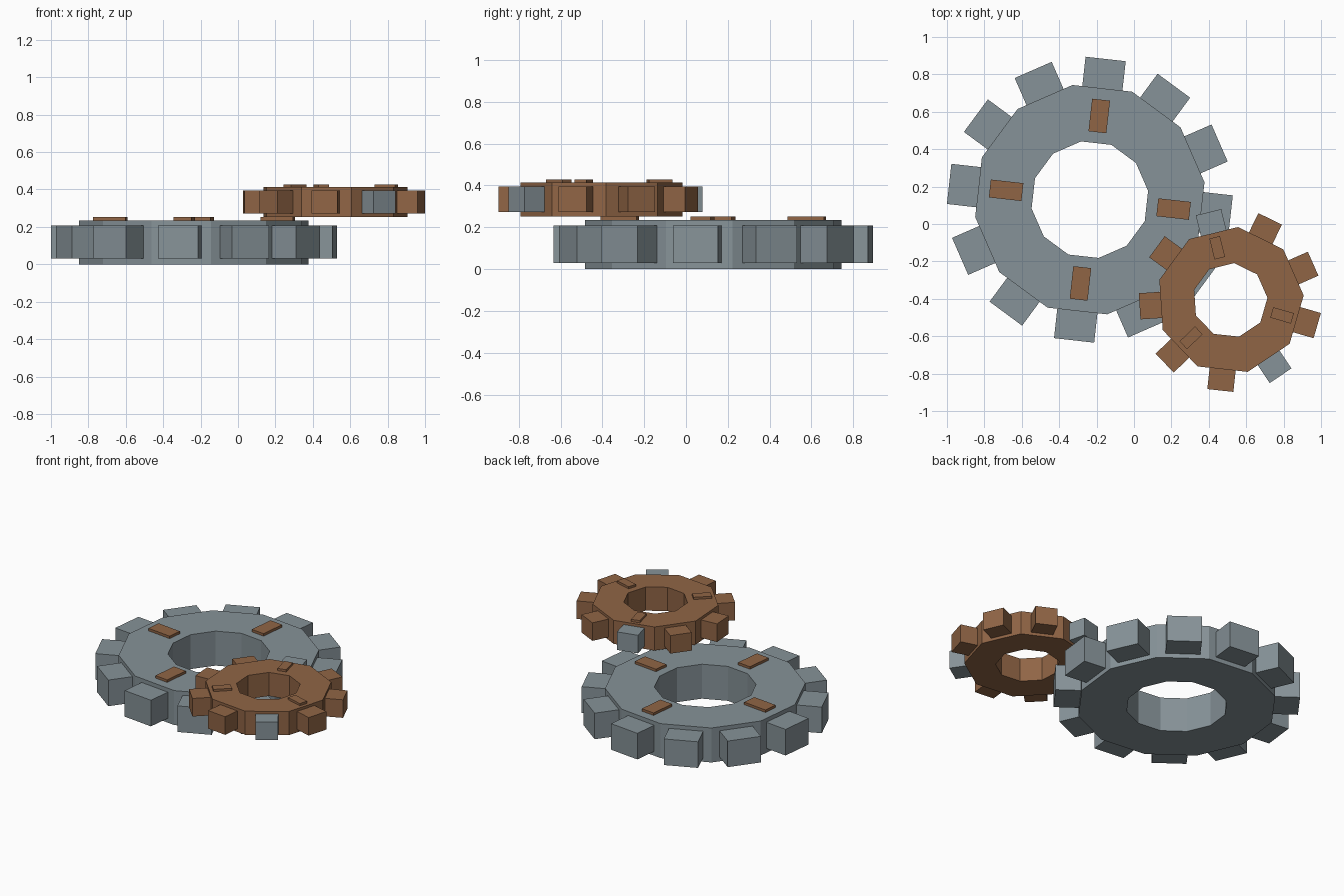
import bpy, bmesh
from math import radians, pi, cos, sin
from mathutils import Matrix, Vector

if "Cube" in bpy.data.objects:
    bpy.data.objects.remove(bpy.data.objects["Cube"])


def material(name, rgb):
    m = bpy.data.materials.new(name)
    m.diffuse_color = (*rgb, 1)
    m.use_nodes = True
    m.node_tree.nodes["Principled BSDF"].inputs["Base Color"].default_value = m.diffuse_color
    return m


STEEL = material("steel_grey", (0.24, 0.29, 0.315))
COPPER = material("copper_brown", (0.28, 0.13, 0.06))


def finish(bm, name, mat):
    bmesh.ops.recalc_face_normals(bm, faces=bm.faces)
    me = bpy.data.meshes.new(name)
    bm.to_mesh(me)
    bm.free()
    me.materials.append(mat)
    ob = bpy.data.objects.new(name, me)
    bpy.context.collection.objects.link(ob)


def ring(name, mat, centre, n, start, r_out, r_in, z0, z1):
    """Flat-sided ring: a four-corner section swept round n sides."""
    bm = bmesh.new()
    loops = []
    for i in range(n):
        a = start + 2 * pi * i / n
        loops.append([bm.verts.new((centre[0] + r * cos(a), centre[1] + r * sin(a), z))
                      for r, z in ((r_out, z0), (r_out, z1), (r_in, z1), (r_in, z0))])
    for i in range(n):
        a, b = loops[i], loops[(i + 1) % n]
        for k in range(4):
            bm.faces.new((a[k], b[k], b[(k + 1) % 4], a[(k + 1) % 4]))
    finish(bm, name, mat)


def radial_box(name, mat, centre, angle, r0, r1, width, z0, z1):
    """Box pointing outward from the gear centre."""
    bm = bmesh.new()
    m = (Matrix.Translation((*centre, 0)) @ Matrix.Rotation(angle, 4, 'Z')
         @ Matrix.Translation(((r0 + r1) / 2, 0, (z0 + z1) / 2))
         @ Matrix.Diagonal((r1 - r0, width, z1 - z0, 1)))
    bmesh.ops.create_cube(bm, size=1, matrix=m)
    finish(bm, name, mat)


def gear(name, mat, centre, n, turn, r_out, r_in, z, tooth_r, tooth_w, tooth_z,
         plates, plate_r, plate_w, plate_top, odd=()):
    turn = radians(turn)
    step = 2 * pi / n
    ring(name + "_ring", mat, centre, n, turn + step / 2, r_out, r_in, *z)
    # teeth sit on the middle of each flat; odd ones are replacements in grey
    for i in range(n):
        radial_box(f"{name}_tooth_{i + 1}", STEEL if i in odd else mat, centre,
                   turn + i * step, r_out * 0.9, tooth_r, tooth_w, *tooth_z)
    # raised copper plates on the top face
    for i in range(plates):
        radial_box(f"{name}_plate_{i + 1}", COPPER, centre, turn + 2 * pi * i / plates,
                   *plate_r, plate_w, z[1] - 0.01, plate_top)


gear("large_gear", STEEL, (-0.236, 0.13), 12, -6.4, 0.62, 0.315, (0, 0.235),
     0.757, 0.216, (0.03, 0.208), 4, (0.363, 0.538), 0.096, 0.252)
gear("small_gear", COPPER, (0.514, -0.408), 9, -16.2, 0.394, 0.2, (0.252, 0.413),
     0.485, 0.14, (0.272, 0.395), 3, (0.232, 0.347), 0.058, 0.428, odd=(3, 8))
